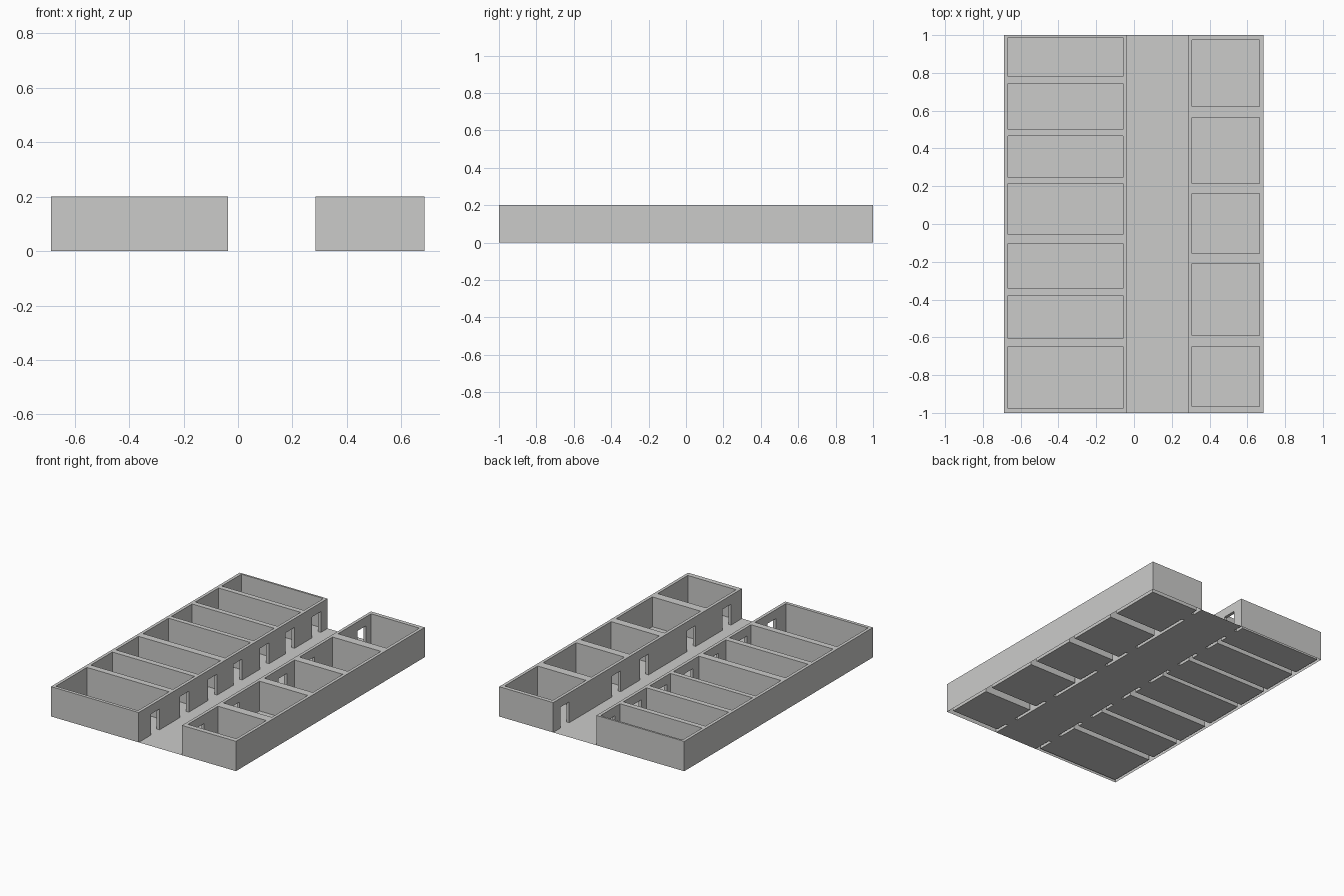
import bpy, bmesh

if "Cube" in bpy.data.objects:
    bpy.data.objects.remove(bpy.data.objects["Cube"])

HEIGHT, DOOR_H = 0.20, 0.14
Z = [0.0, DOOR_H, HEIGHT]

grey = bpy.data.materials.new("plain_grey")
grey.diffuse_color = (0.6, 0.6, 0.59, 1)
grey.use_nodes = True
grey.node_tree.nodes["Principled BSDF"].inputs["Base Color"].default_value = grey.diffuse_color


def finish(name, bm):
    mesh = bpy.data.meshes.new(name)
    bm.to_mesh(mesh)
    bm.free()
    mesh.materials.append(grey)
    bpy.context.collection.objects.link(bpy.data.objects.new(name, mesh))


def quad(bm, pts):
    bm.faces.new([bm.verts.new(p) for p in pts])


def room_block(name, x_out, x_room, rooms, doors, door_first):
    """Row of rooms with hollow walls, open below, and a door to the corridor each."""
    xs = [x_out[0], x_room[0], x_room[1], x_out[1]]
    ys = sorted({-1.0, 1.0, *(v for r in rooms for v in r), *(v for d in doors for v in d)})
    door_col = 0 if door_first else 2
    nx, ny, nz = len(xs) - 1, len(ys) - 1, 2

    def within(j, spans):
        mid = (ys[j] + ys[j + 1]) / 2
        return any(a < mid < b for a, b in spans)

    def solid(i, j, k):
        if not (0 <= i < nx and 0 <= j < ny and 0 <= k < nz):
            return False
        if i == 1:
            return not within(j, rooms)
        if i == door_col and k == 0:
            return not within(j, doors)
        return True

    bm = bmesh.new()
    for i in range(nx):
        for j in range(ny):
            (a, b), (c, d) = xs[i:i + 2], ys[j:j + 2]
            # floor wherever no wall stands
            if not solid(i, j, 0):
                quad(bm, [(a, c, 0), (b, c, 0), (b, d, 0), (a, d, 0)])
            for k in range(nz):
                if not solid(i, j, k):
                    continue
                e, f = Z[k:k + 2]
                if not solid(i - 1, j, k):
                    quad(bm, [(a, c, e), (a, c, f), (a, d, f), (a, d, e)])
                if not solid(i + 1, j, k):
                    quad(bm, [(b, c, e), (b, d, e), (b, d, f), (b, c, f)])
                if not solid(i, j - 1, k):
                    quad(bm, [(a, c, e), (b, c, e), (b, c, f), (a, c, f)])
                if not solid(i, j + 1, k):
                    quad(bm, [(a, d, e), (a, d, f), (b, d, f), (b, d, e)])
                if not solid(i, j, k + 1):
                    quad(bm, [(a, c, f), (b, c, f), (b, d, f), (a, d, f)])
                if k and not solid(i, j, k - 1):   # door lintel
                    quad(bm, [(a, c, e), (a, d, e), (b, d, e), (b, c, e)])
    bmesh.ops.remove_doubles(bm, verts=bm.verts, dist=1e-5)
    finish(name, bm)


# left wing: seven long rooms
room_block("left_wing", (-0.687, -0.036), (-0.666, -0.057),
           [(-0.978, -0.649), (-0.607, -0.379), (-0.341, -0.103), (-0.055, 0.215),
            (0.247, 0.465), (0.50, 0.745), (0.78, 0.987)],
           [(-0.87, -0.78), (-0.565, -0.47), (-0.265, -0.17), (0.005, 0.095),
            (0.285, 0.38), (0.555, 0.65), (0.835, 0.93)], False)

# right wing: five short rooms
room_block("right_wing", (0.285, 0.685), (0.306, 0.664),
           [(-0.967, -0.649), (-0.591, -0.209), (-0.156, 0.162), (0.215, 0.565),
            (0.623, 0.973)],
           [(-0.885, -0.795), (-0.51, -0.42), (-0.01, 0.08), (0.285, 0.375),
            (0.83, 0.92)], True)

# corridor floor between the wings
bm = bmesh.new()
quad(bm, [(-0.036, -1, 0), (0.285, -1, 0), (0.285, 1, 0), (-0.036, 1, 0)])
finish("corridor_floor", bm)
